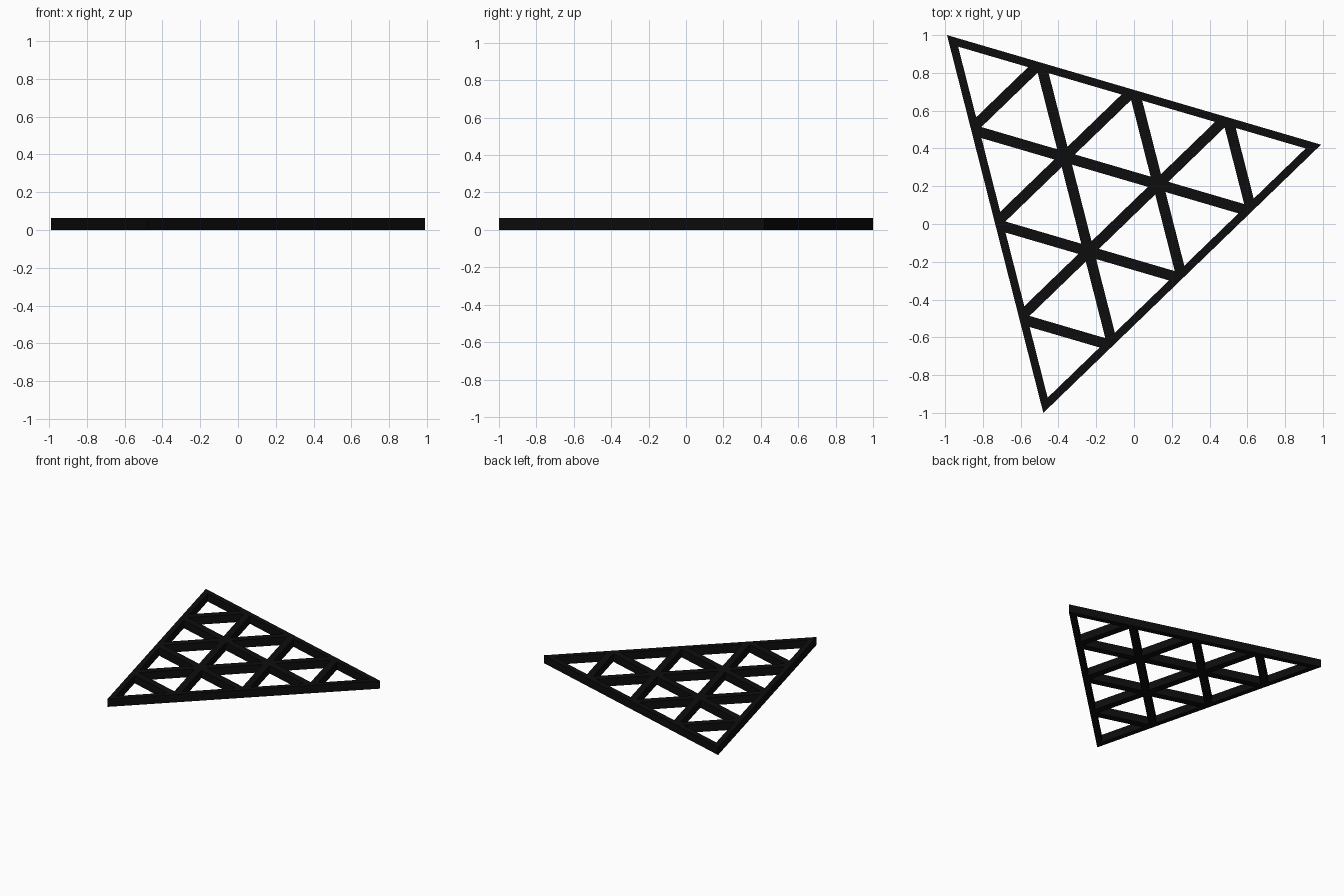
import bpy, bmesh
from mathutils import Vector

if "Cube" in bpy.data.objects:
    bpy.data.objects.remove(bpy.data.objects["Cube"])

A, B, C = Vector((-0.99, 1.0)), Vector((0.99, 0.42)), Vector((-0.48, -1.0))
N = 4            # cells per side
H = 0.064        # plate height
RIM = 0.042      # width of the outer bars
HALF = 0.028     # half width of the inner bars


def node(i, j):
    return A + (B - A) * (i / N) + (C - A) * (j / N)


def inset(p, d):
    """Move each edge of a triangle inward by its own distance."""
    area = abs((p[1] - p[0]).cross(p[2] - p[0]))
    # barycentric offset of each edge; edge k joins p[k] and p[k+1]
    b = [d[k] * (p[(k + 1) % 3] - p[k]).length / area for k in range(3)]
    out = []
    for k in range(3):
        # corner k lies on edges k and k-1, opposite to corners k+2 and k+1
        w = [0, 0, 0]
        w[(k + 2) % 3] = b[k]
        w[(k + 1) % 3] = b[k - 1]
        w[k] = 1 - sum(w)
        out.append(p[0] * w[0] + p[1] * w[1] + p[2] * w[2])
    return out


def on_rim(a, b):
    return (a[0] == b[0] == 0 or a[1] == b[1] == 0
            or sum(a) == sum(b) == N)


# Triangular cells of the lattice
cells = []
for i in range(N):
    for j in range(N - i):
        cells.append([(i, j), (i + 1, j), (i, j + 1)])
        if i + j < N - 1:
            cells.append([(i + 1, j), (i + 1, j + 1), (i, j + 1)])

# Each cell is a triangular ring with inner walls, plus outer walls at the rim
bm = bmesh.new()
for cell in cells:
    p = [node(*c) for c in cell]
    rim = [on_rim(cell[k], cell[(k + 1) % 3]) for k in range(3)]
    q = inset(p, [RIM if r else HALF for r in rim])
    lo, hi, hlo, hhi = [[bm.verts.new((v.x, v.y, z)) for v in pts]
                        for pts, z in ((p, 0), (p, H), (q, 0), (q, H))]
    for k in range(3):
        m = (k + 1) % 3
        bm.faces.new((hi[k], hi[m], hhi[m], hhi[k]))
        bm.faces.new((lo[k], hlo[k], hlo[m], lo[m]))
        bm.faces.new((hlo[k], hhi[k], hhi[m], hlo[m]))
        if rim[k]:
            bm.faces.new((lo[k], lo[m], hi[m], hi[k]))
bmesh.ops.remove_doubles(bm, verts=bm.verts, dist=1e-4)
bmesh.ops.recalc_face_normals(bm, faces=bm.faces)

mesh = bpy.data.meshes.new("triangular_lattice_frame")
bm.to_mesh(mesh)
bm.free()
frame = bpy.data.objects.new("triangular_lattice_frame", mesh)
bpy.context.collection.objects.link(frame)

# Black finish
mat = bpy.data.materials.new("black")
mat.diffuse_color = (0.004, 0.004, 0.004, 1)
mat.use_nodes = True
mat.node_tree.nodes["Principled BSDF"].inputs["Base Color"].default_value = mat.diffuse_color
mesh.materials.append(mat)
